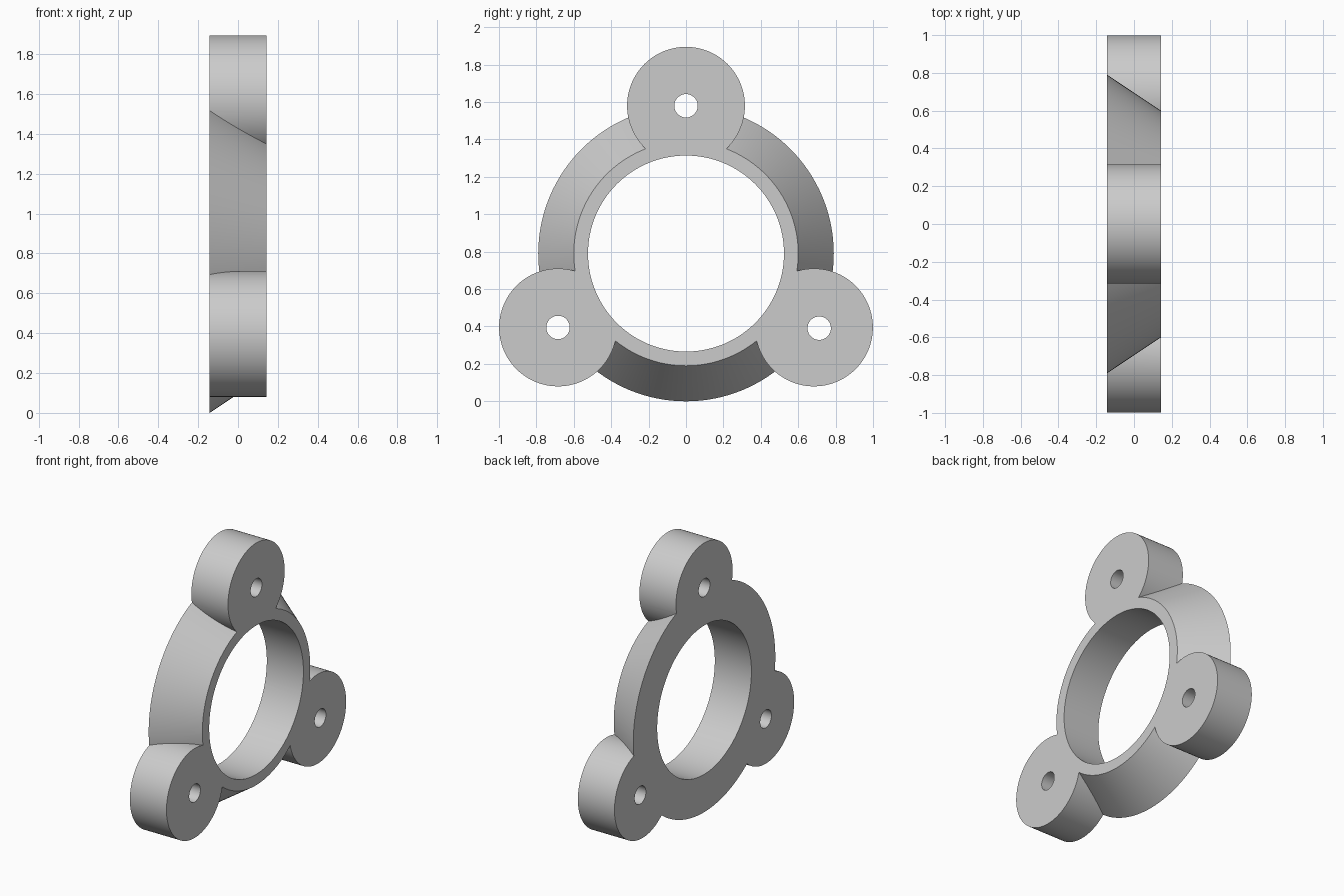
import bpy
from math import radians, sin, cos, pi

cube = bpy.data.objects.get("Cube")
if cube:
    bpy.data.objects.remove(cube, do_unlink=True)

HALF = 0.1425        # half thickness along x
RING = 0.79          # ring outer radius, also the ring centre height and lug circle
FRONT_RING = 0.60    # ring radius at the narrow +x end
BORE = 0.524
LUG = 0.315
HOLE = 0.0625

grey = bpy.data.materials.new("light grey")
grey.use_nodes = True
colour = (0.6, 0.6, 0.6, 1)
grey.diffuse_color = colour
grey.node_tree.nodes["Principled BSDF"].inputs["Base Color"].default_value = colour


def disc(name, y, z, r_back, r_front, half=HALF, sides=128):
    """Cylinder or cone frustum along x."""
    bpy.ops.mesh.primitive_cone_add(vertices=sides, radius1=r_back, radius2=r_front,
                                    depth=2 * half, location=(0, y, z),
                                    rotation=(0, pi / 2, 0))
    obj = bpy.context.object
    obj.name = name
    obj.data.materials.append(grey)
    return obj


def combine(target, other, operation):
    """Apply a boolean and discard the second solid."""
    other.hide_render = True
    mod = target.modifiers.new(operation.lower(), 'BOOLEAN')
    mod.operation = operation
    mod.solver = 'EXACT'
    mod.object = other
    bpy.context.view_layer.objects.active = target
    bpy.ops.object.modifier_apply(modifier=mod.name)
    bpy.data.objects.remove(other, do_unlink=True)


# Tapered ring body
flange = disc("mounting_flange", 0, RING, RING, FRONT_RING)

# Three round lugs spaced evenly around the ring
centres = [(RING * sin(radians(a)), RING + RING * cos(radians(a))) for a in (0, 120, 240)]
for y, z in centres:
    combine(flange, disc("lug", y, z, LUG, LUG), 'UNION')

# Central bore
combine(flange, disc("bore_cutter", 0, RING, BORE, BORE, 0.3), 'DIFFERENCE')

# Bolt holes, one of them slightly off the lug centre
offsets = [(0, 0), (0.028, -0.004), (0, 0)]
for (y, z), (dy, dz) in zip(centres, offsets):
    combine(flange, disc("bolt_hole_cutter", y + dy, z + dz, HOLE, HOLE, 0.3, 64), 'DIFFERENCE')

# Smooth curved walls, crisp rims
bpy.ops.object.select_all(action='DESELECT')
flange.select_set(True)
bpy.context.view_layer.objects.active = flange
bpy.ops.object.shade_smooth_by_angle(angle=radians(25))
